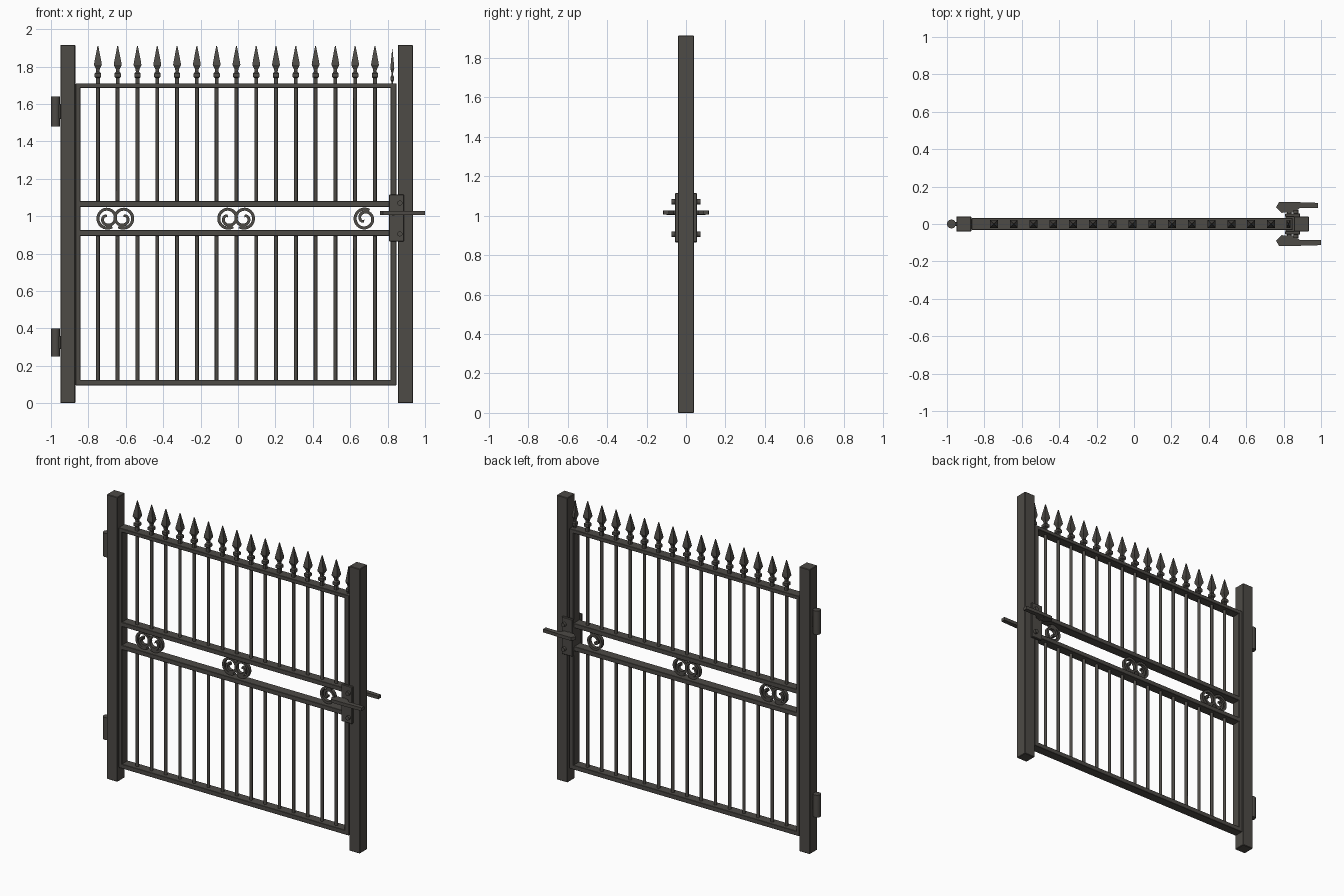
import bpy, bmesh, math
from mathutils import Matrix, Vector

cube = bpy.data.objects.get("Cube")
if cube:
    bpy.data.objects.remove(cube, do_unlink=True)


def make_material(name, color):
    mat = bpy.data.materials.new(name)
    mat.use_nodes = True
    mat.diffuse_color = color
    bsdf = mat.node_tree.nodes["Principled BSDF"]
    bsdf.inputs["Base Color"].default_value = color
    bsdf.inputs["Roughness"].default_value = 0.7
    return mat


iron = make_material("dark_iron", (0.075, 0.069, 0.061, 1))


def finish(name, bm, smooth=False):
    bmesh.ops.recalc_face_normals(bm, faces=bm.faces)
    mesh = bpy.data.meshes.new(name)
    bm.to_mesh(mesh)
    bm.free()
    obj = bpy.data.objects.new(name, mesh)
    bpy.context.collection.objects.link(obj)
    mesh.materials.append(iron)
    if smooth:
        bpy.ops.object.select_all(action='DESELECT')
        obj.select_set(True)
        bpy.context.view_layer.objects.active = obj
        bpy.ops.object.shade_smooth_by_angle(angle=math.radians(50))
    return obj


def box(name, x0, x1, y0, y1, z0, z1, bevel=0.003):
    bm = bmesh.new()
    size = Matrix.Diagonal((x1 - x0, y1 - y0, z1 - z0, 1))
    centre = Matrix.Translation(((x0 + x1) / 2, (y0 + y1) / 2, (z0 + z1) / 2))
    bmesh.ops.create_cube(bm, size=1, matrix=centre @ size)
    if bevel:
        bmesh.ops.bevel(bm, geom=bm.edges[:], offset=bevel, segments=1, affect='EDGES')
    return finish(name, bm)


def rod(name, start, end, radius, sides=12):
    a, b = Vector(start), Vector(end)
    bm = bmesh.new()
    turn = (b - a).to_track_quat('Z', 'Y').to_matrix().to_4x4()
    bmesh.ops.create_cone(bm, cap_ends=True, segments=sides, radius1=radius, radius2=radius,
                          depth=(b - a).length, matrix=Matrix.Translation((a + b) / 2) @ turn)
    return finish(name, bm, smooth=True)


def spear(name, x, z, width=1.0):
    # Square finial: half widths stacked up to the tip
    profile = [(0, .010), (.03, .010), (.036, .017), (.055, .017), (.064, .009),
               (.078, .010), (.10, .021), (.115, .019), (.203, .002)]
    bm = bmesh.new()
    rings = []
    for h, r in profile:
        rings.append([bm.verts.new((x + sx * r * width, sy * r, z + h))
                      for sx, sy in ((-1, -1), (1, -1), (1, 1), (-1, 1))])
    for low, high in zip(rings, rings[1:]):
        for i in range(4):
            j = (i + 1) % 4
            bm.faces.new((low[i], low[j], high[j], high[i]))
    bm.faces.new(rings[0])
    bm.faces.new(rings[-1])
    return finish(name, bm)


def scroll(name, cx, cz, flip_x=1, flip_z=1):
    # Flat strip coiling in from a tail at the lower inner side
    bm = bmesh.new()
    steps, half = 44, 0.008
    rings = []
    for i in range(steps + 1):
        t = i / steps
        angle = math.radians(-60 - 560 * t)
        r = 0.053 * (1 - t) ** 0.7 + 0.012
        r = min(r, 0.051)
        c, s = math.cos(angle) * flip_x, math.sin(angle) * flip_z
        rings.append([bm.verts.new((cx + (r + d) * c, y, cz + (r + d) * s))
                      for d, y in ((-half, -.012), (half, -.012), (half, .012), (-half, .012))])
    for a, b in zip(rings, rings[1:]):
        for i in range(4):
            j = (i + 1) % 4
            bm.faces.new((a[i], a[j], b[j], b[i]))
    bm.faces.new(rings[0])
    bm.faces.new(rings[-1])
    return finish(name, bm, smooth=True)


def plan_prism(name, points, z0, z1):
    bm = bmesh.new()
    face = bm.faces.new([bm.verts.new((x, y, z0)) for x, y in points])
    up = bmesh.ops.extrude_face_region(bm, geom=[face])["geom"]
    bmesh.ops.translate(bm, vec=(0, 0, z1 - z0),
                        verts=[v for v in up if isinstance(v, bmesh.types.BMVert)])
    return finish(name, bm)


# Posts
box("right_post", -.95, -.87, -.04, .04, 0, 1.915)
box("left_post", .855, .935, -.04, .04, 0, 1.915)

# Hinges
for label, z0, z1 in (("upper", 1.48, 1.64), ("lower", .25, .40)):
    rod(label + "_hinge_barrel", (-.976, 0, z0), (-.976, 0, z1), .024, 16)
    box(label + "_hinge_leaf", -.97, -.945, -.012, .012, z0 + .04, z1 - .04)

# Frame rails and stiles
for label, z0, z1 in (("top", 1.685, 1.71), ("upper_middle", 1.05, 1.08),
                      ("lower_middle", .895, .925), ("bottom", .095, .125)):
    box(label + "_rail", -.865, .845, -.032, .032, z0, z1, .002)
box("right_stile", -.868, -.842, -.032, .032, .095, 1.71)
box("left_stile", .815, .848, -.032, .032, .095, 1.71)

# Bars with spear tips
for i in range(15):
    x = -.749 + .1058 * i
    rod("upper_bar", (x, 0, 1.07), (x, 0, 1.69), .0105, 8)
    rod("lower_bar", (x, 0, .11), (x, 0, .9), .0105, 8)
    spear("spear_tip", x, 1.708)
spear("end_spear_tip", .825, 1.69, .5)

# Scroll ornaments between the middle rails
for cx in (-.656, -.01):
    scroll("scroll_right_half", cx - .042, .987)
    scroll("scroll_left_half", cx + .042, .987, flip_x=-1)
scroll("single_scroll", .677, .987, flip_z=-1)

# Latch: plates, bolts and levers on both faces
rod("latch_spindle", (.83, -.1, 1.015), (.83, .1, 1.015), .012)
box("latch_case", .81, .86, -.04, .04, .90, 1.08)
for label, s, tip in (("front", -1, 1.0), ("back", 1, .985)):
    y0, y1 = sorted((s * .038, s * .056))
    box(label + "_latch_plate", .807, .888, y0, y1, .865, 1.115)
    for z in (.905, 1.07):
        rod(label + "_latch_bolt", (.865, s * .05, z), (.865, s * .074, z), .014, 10)
    lever = [(.76, .09), (.79, .06), (.86, .062), (.885, .085),
             (tip, .085), (tip, .113), (.87, .117), (.775, .117)]
    plan_prism(label + "_lever", [(x, s * y) for x, y in lever], 1.005, 1.027)
